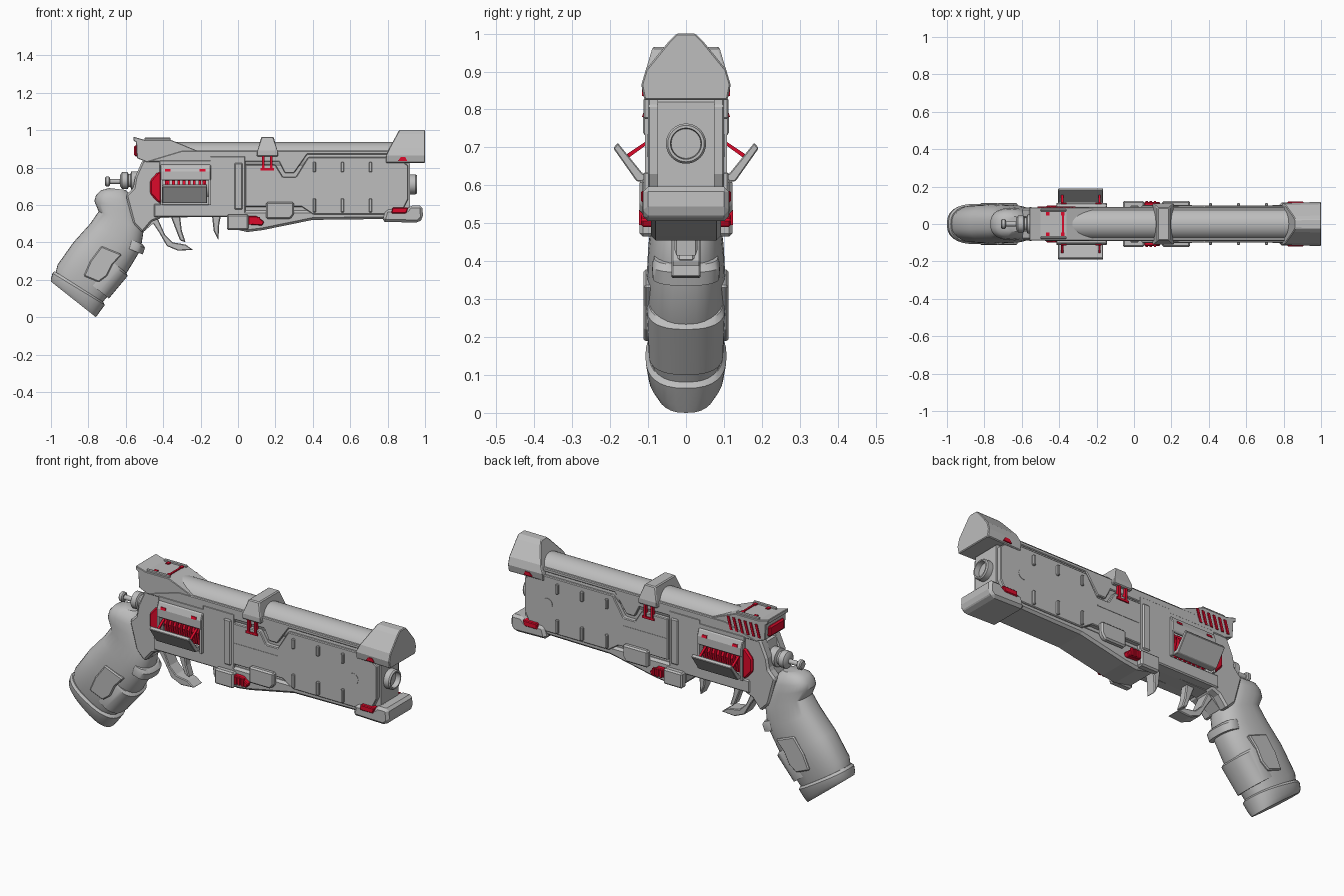
import bpy, bmesh, math
from mathutils import Vector

default = bpy.data.objects.get("Cube")
if default:
    bpy.data.objects.remove(default, do_unlink=True)


def material(name, colour):
    mat = bpy.data.materials.new(name)
    mat.use_nodes = True
    mat.diffuse_color = colour
    mat.node_tree.nodes["Principled BSDF"].inputs["Base Color"].default_value = colour
    return mat


GREY = material("gunmetal grey", (.51, .51, .51, 1))
RED = material("signal red", (.72, .003, .024, 1))


def finish(name, bm, mat, bevel=0, smooth=False):
    bmesh.ops.recalc_face_normals(bm, faces=bm.faces)
    mesh = bpy.data.meshes.new(name)
    bm.to_mesh(mesh)
    bm.free()
    mesh.materials.append(mat)
    obj = bpy.data.objects.new(name, mesh)
    bpy.context.collection.objects.link(obj)
    if smooth:
        mesh.polygons.foreach_set("use_smooth", [True] * len(mesh.polygons))
        mesh.set_sharp_from_angle(angle=math.radians(35))
    if bevel:
        mod = obj.modifiers.new("edge chamfer", 'BEVEL')
        mod.width = bevel
        mod.segments = 1
        mod.limit_method = 'ANGLE'
    return obj


def add_prism(bm, points, low, high, axis):
    """Extrude a flat outline along y (outline is x, z) or along x (outline is y, z)."""
    def place(p, depth):
        return (p[0], depth, p[1]) if axis == 'Y' else (depth, p[0], p[1])
    ends = [[bm.verts.new(place(p, d)) for p in points] for d in (low, high)]
    for ring in ends:
        bm.faces.new(ring)
    count = len(points)
    for i in range(count):
        j = (i + 1) % count
        bm.faces.new((ends[0][i], ends[0][j], ends[1][j], ends[1][i]))


def slab(name, points, half, mat=GREY, bevel=0):
    """Outline extruded evenly about the centre plane."""
    bm = bmesh.new()
    add_prism(bm, points, -half, half, 'Y')
    return finish(name, bm, mat, bevel)


def pair(name, points, inner, outer, mat=GREY, bevel=0, sides=(-1, 1)):
    """Outline extruded on both flanks."""
    bm = bmesh.new()
    for s in sides:
        add_prism(bm, points, s * inner, s * outer, 'Y')
    return finish(name, bm, mat, bevel)


def cross(name, points, x0, x1, mat=GREY, bevel=0):
    """Cross-section in y, z extruded along x on both flanks."""
    bm = bmesh.new()
    for s in (-1, 1):
        add_prism(bm, [(s * y, z) for y, z in points], x0, x1, 'X')
    return finish(name, bm, mat, bevel)


def rect(x0, x1, z0, z1):
    return [(x0, z0), (x1, z0), (x1, z1), (x0, z1)]


def bridge(bm, rings):
    for a, b in zip(rings, rings[1:]):
        for k in range(len(a)):
            n = (k + 1) % len(a)
            bm.faces.new((a[k], a[n], b[n], b[k]))
    bm.faces.new(rings[0])
    bm.faces.new(rings[-1])


def lathe(name, profile, z, sides=32):
    """Revolve (x, radius) pairs about an axis along x."""
    bm = bmesh.new()
    rings = [[bm.verts.new((x, r * math.cos(math.tau * k / sides), z + r * math.sin(math.tau * k / sides)))
              for k in range(sides)] for x, r in profile]
    bridge(bm, rings)
    return finish(name, bm, GREY, smooth=True)


def loft(name, stations, segments=32):
    """Rounded sections, each given by back point, front point and half width."""
    bm = bmesh.new()
    rings = []
    for back, front, half in stations:
        back, front = Vector(back), Vector(front)
        ring = []
        for k in range(segments):
            a = math.tau * k / segments
            c, s = (math.copysign(abs(v) ** .8, v) for v in (math.cos(a), math.sin(a)))
            p = (back + front) / 2 + (front - back) / 2 * c
            ring.append(bm.verts.new((p.x, half * s, p.y)))
        rings.append(ring)
    bridge(bm, rings)
    return finish(name, bm, GREY, smooth=True)


# Forward body, under-barrel shroud and top rail
slab("forward_body", [(-.1, .88), (.86, .88), (.92, .82), (.92, .58), (.8, .54), (-.1, .54)], .075)
slab("lower_shroud", [(-.06, .48), (.05, .455), (.13, .465), (.4, .52), (.8, .525), (.8, .57), (-.06, .57)],
     .092, bevel=.012)
slab("top_rail", [(-.5, .83), (.22, .83), (.25, .77), (.3, .77), (.37, .87), (.84, .87), (.84, .89), (-.3, .89)],
     .09, bevel=.004)
lathe("barrel_tube", [(-.34, .086), (.84, .086)], .85)
lathe("muzzle_ring", [(.9, .04), (.91, .04), (.915, .053), (.95, .053), (.957, .048), (.957, .041), (.93, .039)], .71)

# Layered flank panels with clips, seam and round cover
pair("side_panel", [(.04, .815), (.2, .815), (.24, .75), (.31, .75), (.375, .855), (.85, .855), (.91, .81),
                    (.91, .63), (.87, .55), (.4, .55), (.34, .59), (.04, .59)], .07, .1, bevel=.004)
pair("panel_seam", rect(.05, .31, .703, .708), .095, .102)
for x in (.4, .55, .7):
    for low, high in ((.775, .83), (.56, .635)):
        pair("panel_clip", rect(x, x + .017, low, high), .095, .112, bevel=.004)
disc = [(.77 + .03 * math.cos(math.tau * k / 20), .705 + .03 * math.sin(math.tau * k / 20)) for k in range(20)]
pair("round_cover", disc, .095, .102)
pair("lower_pod", [(.15, .525), (.28, .525), (.3, .55), (.3, .615), (.15, .615)], .09, .123, bevel=.008)
pair("latch_box", rect(-.06, .055, .465, .55), .08, .122, bevel=.008)
pair("latch_red", [(.055, .495), (.13, .49), (.14, .51), (.1, .54), (.055, .54)], .08, .117, RED, .004)
for i in range(3):
    pair("latch_rib", rect(.062 + i * .022, .074 + i * .022, .495, .535), .11, .124, RED)

# Front sight cap: a tapering hood over the muzzle
bm = bmesh.new()
hood = [(.11, .825), (.118, .865), (.106, .905), (.045, .98), (.025, 1)]
outline = hood + [(-y, z) for y, z in reversed(hood)]
add_prism(bm, outline, .79, 1, 'X')
for v in bm.verts:
    if v.co.x < .9:
        v.co.x += max(0, v.co.z - .87) * .55
        v.co.y *= .95
finish("front_sight_cap", bm, GREY, .004)
slab("lower_muzzle_block", [(.77, .51), (.79, .575), (.9, .575), (.92, .597), (.985, .597), (.99, .53), (.965, .505)],
     .114, bevel=.014)
pair("muzzle_red_upper", [(.855, .835), (.905, .835), (.895, .855), (.87, .855)], .08, .116, RED)
pair("muzzle_red_lower", [(.82, .555), (.9, .555), (.91, .585), (.825, .585)], .08, .119, RED, .004)

# Barrel clamp with red struts
bm = bmesh.new()
clamp = [(.11, .86), (.11, .89), (.088, .964), (-.088, .964), (-.11, .89), (-.11, .86)]
add_prism(bm, clamp, .1, .215, 'X')
for v in bm.verts:
    if v.co.z > .95:
        v.co.x += .025 if v.co.x < .15 else -.025
finish("barrel_clamp", bm, GREY, .005)
for x in (.128, .17):
    pair("clamp_strut", rect(x, x + .014, .785, .865), .085, .106, RED)
pair("clamp_foot", rect(.12, .192, .785, .797), .085, .106, RED)

# Rear frame: narrow core with cheeks around the chamber window
slab("frame_core", [(-.52, .82), (-.3, .88), (-.05, .88), (-.05, .54), (-.42, .53), (-.5, .46), (-.58, .63), (-.54, .74)], .04)
pair("rear_cheek", [(-.51, .84), (-.41, .84), (-.41, .53), (-.46, .51), (-.51, .45), (-.56, .5), (-.6, .65), (-.56, .69),
                    (-.55, .75)], .03, .086, bevel=.01)
pair("top_cheek", rect(-.42, -.1, .81, .84), .03, .092, bevel=.004)
pair("bottom_cheek", rect(-.45, .04, .535, .605), .03, .092, bevel=.006)
pair("front_cheek", rect(-.15, .04, .57, .86), .03, .092, bevel=.004)
pair("cheek_strip", rect(-.02, .025, .575, .825), .03, .1, bevel=.006)
pair("red_cheek", [(-.47, .73), (-.43, .775), (-.41, .775), (-.41, .61), (-.43, .615), (-.47, .66)], .06, .1, RED, .008)

# Chamber: grey core, red fingers, framed awning and open hatches
lathe("chamber_core", [(-.41, .068), (-.15, .068)], .7)
for i in range(8):
    x = -.38 + i * .028
    cross("chamber_finger", [(.04, .75), (.085, .735), (.1, .7), (.085, .63), (.06, .62)], x, x + .014, RED)
cross("window_awning", [(.07, .815), (.1, .815), (.113, .78), (.113, .735), (.1, .728), (.07, .765)],
      -.415, -.145, bevel=.004)
for x in (-.415, -.157):
    pair("window_post", rect(x, x + .012, .6, .74), .07, .108)
for x in (-.39, -.205):
    cross("awning_mark", [(.1, .793), (.112, .793), (.116, .78), (.1, .78)], x, x + .03, RED)
cross("open_hatch", [(.09, .61), (.13, .61), (.192, .698), (.18, .712), (.115, .632), (.09, .63)], -.405, -.165, bevel=.003)
for x in (-.39, -.19):
    cross("hatch_strut", [(.08, .724), (.085, .73), (.156, .682), (.152, .672)], x, x + .012, RED)

# Rear sight with ramp, slits and red inserts
slab("rear_sight", [(-.56, .965), (-.5, .948), (-.36, .948), (-.18, .875), (-.18, .83), (-.49, .83), (-.54, .85),
                    (-.545, .935), (-.56, .945)], .088, bevel=.003)
slab("rear_sight_insert", rect(-.556, -.52, .86, .918), .065, RED, .008)
for i in range(6):
    x = -.515 + i * .034
    pair("sight_slit", [(x, .855), (x + .013, .855), (x + .033, .925), (x + .02, .925)], .083, .094, RED, sides=(1,))
for x in (-.47, -.39):
    pair("sight_mark", rect(x, x + .018, .94, .954), .045, .065, RED)
slab("sight_crossbar", rect(-.385, -.375, .94, .953), .045, RED)
pair("sight_rib", rect(-.5, -.36, .94, .96), .067, .08, bevel=.004)

# Hammer assembly
lathe("hammer_drum", [(-.5, .05), (-.57, .05), (-.575, .035), (-.585, .035), (-.59, .045), (-.62, .045), (-.63, .03)], .73)
lathe("hammer_rod", [(-.6, .013), (-.7, .013)], .725)
lathe("hammer_knob", [(-.685, .02), (-.69, .026), (-.705, .026), (-.71, .02)], .725)

# Trigger, guard hook and forward spur
slab("guard_hook", [(-.43, .53), (-.39, .44), (-.35, .4), (-.28, .388), (-.24, .36), (-.32, .355), (-.38, .38),
                    (-.42, .45), (-.46, .51)], .038, bevel=.004)
slab("trigger", [(-.36, .54), (-.31, .54), (-.3, .46), (-.28, .4), (-.31, .41), (-.335, .475)], .022, bevel=.005)
slab("forward_spur", [(-.14, .55), (-.09, .55), (-.1, .5), (-.105, .41), (-.13, .46)], .03, bevel=.005)

# Grip with bands, base shoe and inlay panels
loft("grip", [((-.985, .2), (-.765, .025), .08), ((-.965, .28), (-.715, .09), .1), ((-.88, .4), (-.605, .22), .106),
              ((-.79, .5), (-.52, .36), .1), ((-.745, .565), (-.505, .46), .09), ((-.768, .62), (-.53, .55), .086),
              ((-.76, .65), (-.55, .61), .08), ((-.735, .677), (-.57, .65), .068), ((-.69, .69), (-.6, .68), .04)])
loft("grip_shoe", [((-1, .19), (-.76, 0), .085), ((-1, .205), (-.745, .02), .1), ((-.992, .235), (-.712, .065), .107),
                   ((-.98, .245), (-.72, .08), .098)])
loft("grip_front_strap", [((-.83, .21), (-.69, .1), .098), ((-.74, .33), (-.59, .22), .103), ((-.73, .34), (-.6, .24), .097)])
loft("grip_upper_band", [((-.62, .38), (-.51, .335), .088), ((-.61, .41), (-.497, .37), .09), ((-.6, .43), (-.51, .39), .084)])
pair("grip_inlay", [(-.825, .22), (-.79, .3), (-.73, .38), (-.62, .335), (-.67, .28), (-.7, .22), (-.745, .187)],
     .085, .112, bevel=.006)
